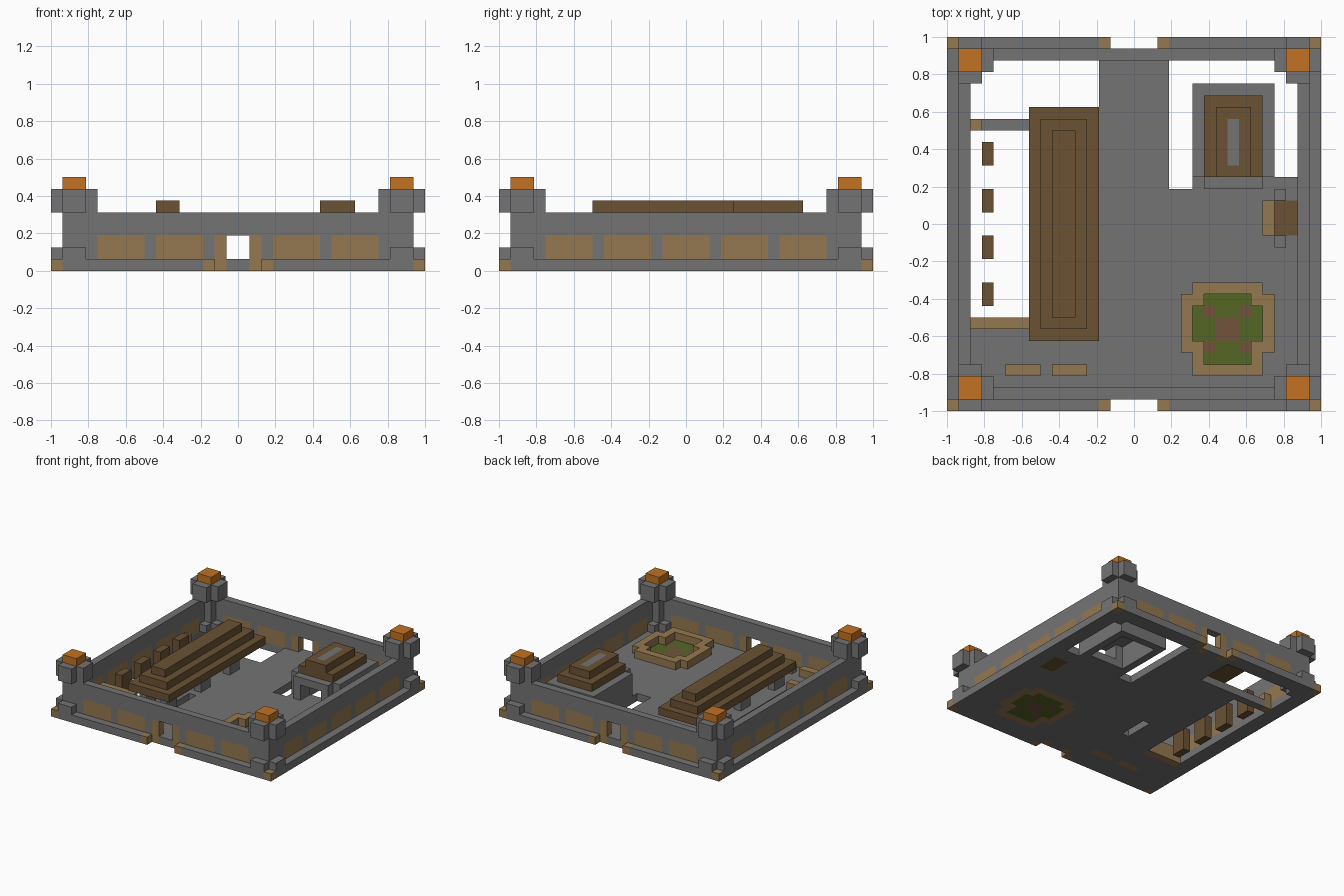
import bpy
import bmesh
from mathutils import Vector

if "Cube" in bpy.data.objects:
    bpy.data.objects.remove(bpy.data.objects["Cube"], do_unlink=True)

UNIT = 1 / 16
COLOURS = {
    "grey_stone": (0.175, 0.175, 0.175),
    "tan_sandstone": (0.30, 0.19, 0.08),
    "brown_wood": (0.145, 0.085, 0.034),
    "orange_flame": (0.54, 0.17, 0.016),
    "green_grass": (0.09, 0.135, 0.018),
    "red_soil": (0.17, 0.088, 0.046),
}
GREY, TAN, BROWN, ORANGE, GREEN, SOIL = range(len(COLOURS))
materials = []
for name, rgb in COLOURS.items():
    mat = bpy.data.materials.new(name)
    mat.use_nodes = True
    mat.diffuse_color = (*rgb, 1)
    bsdf = mat.node_tree.nodes["Principled BSDF"]
    bsdf.inputs["Base Color"].default_value = (*rgb, 1)
    bsdf.inputs["Roughness"].default_value = 0.9
    materials.append(mat)

# Each unit block of the compound belongs to one part and has one colour
blocks = {}


def cells(x, y, z):
    return [(i, j, k) for i in range(*x) for j in range(*y) for k in range(*z)]


def fill(part, colour, x, y, z):
    for c in cells(x, y, z):
        blocks[c] = (part, colour)


def carve(x, y, z):
    for c in cells(x, y, z):
        blocks.pop(c, None)


def flip(span):
    return (-span[1], -span[0])


def corners(part, colour, x, y, z):
    """Fill a box at all four corners of the compound."""
    for sx in (x, flip(x)):
        for sy in (y, flip(y)):
            fill(part, colour, sx, sy, z)


def sides(part, colour, along, across, z, axes="xy"):
    """Fill a box along opposite walls: x = front and back, y = left and right."""
    for band in (across, flip(across)):
        if "x" in axes:
            fill(part, colour, along, band, z)
        if "y" in axes:
            fill(part, colour, band, along, z)


# Courtyard floor with its open pits
fill("floor", GREY, (-14, 14), (-14, 14), (0, 1))
carve((-14, -9), (-8, 14), (0, 1))
carve((-9, -3), (9, 14), (0, 1))
carve((3, 5), (3, 14), (0, 1))
carve((5, 14), (4, 14), (0, 1))
carve((-5, -4), (-8, -3), (0, 1))

# Plinth, outer walls and sandstone panels
sides("plinth", GREY, (-15, 15), (15, 16), (0, 1))
corners("plinth", TAN, (15, 16), (15, 16), (0, 1))
sides("outer_wall", GREY, (-15, 15), (14, 15), (0, 5))
for start in (-12, -7, 3, 8):
    sides("outer_wall", TAN, (start, start + 4), (14, 15), (1, 3))
sides("outer_wall", TAN, (-2, 2), (14, 15), (1, 3), "y")

# Gateways at front and back
for y in ((-16, -15), (15, 16)):
    fill("plinth", TAN, (-3, 3), y, (0, 1))
    carve((-2, 2), y, (0, 1))
sides("outer_wall", TAN, (-2, -1), (14, 15), (0, 3), "x")
sides("outer_wall", TAN, (1, 2), (14, 15), (0, 3), "x")
sides("gate", GREY, (-1, 1), (14, 15), (0, 1), "x")
for y in ((-15, -14), (14, 15)):
    carve((-1, 1), y, (1, 3))

# Corner towers with cross-shaped feet and heads and a flame on top
corners("corner_tower", GREY, (13, 15), (13, 15), (0, 7))
for z in ((1, 2), (5, 7)):
    corners("corner_tower", GREY, (12, 16), (13, 15), z)
    corners("corner_tower", GREY, (13, 15), (12, 16), z)
corners("tower_flame", ORANGE, (13, 15), (13, 15), (7, 8))

# Long hall with a stepped roof on stone piers
for step in range(3):
    fill("long_roof", BROWN, (step - 9, -3 - step),
         (step - 10, 10 - step), (3 + step, 4 + step))
for y in (-9, -2, 4):
    for x in (-8, -5):
        fill("roof_pier", GREY, (x, x + 1), (y, y + 2), (0, 3))

# Stalls beside the hall
for y in range(-7, 6, 4):
    fill("stall_post", BROWN, (-13, -12), (y, y + 2), (0, 3))
fill("stall_end", TAN, (-14, -9), (-9, -8), (0, 2))
fill("stall_end", GREY, (-14, -9), (8, 9), (0, 1))
fill("stall_end", TAN, (-14, -13), (8, 9), (0, 2))

# Shrine: hollow stone room, doorway and stepped roof
fill("shrine", GREY, (5, 12), (4, 12), (0, 4))
fill("shrine", GREY, (6, 11), (3, 4), (0, 4))
carve((6, 11), (5, 11), (0, 3))
carve((7, 10), (3, 5), (1, 3))
fill("shrine_roof", BROWN, (6, 11), (4, 11), (4, 5))
fill("shrine_roof", BROWN, (7, 10), (4, 10), (5, 6))
fill("shrine_roof", GREY, (8, 9), (5, 9), (5, 6))

# Garden bed with a raised rim, grass and soil patches
fill("garden", TAN, (5, 11), (-13, -5), (0, 2))
fill("garden", TAN, (4, 12), (-11, -6), (0, 2))
for x, y in (((5, 11), (-10, -7)), ((6, 10), (-12, -6))):
    carve(x, y, (1, 2))
    fill("garden", GREEN, x, y, (0, 1))
fill("garden", SOIL, (7, 9), (-10, -8), (0, 1))
for x in (6, 9):
    for y in (-11, -8):
        fill("garden", SOIL, (x, x + 1), (y, y + 1), (0, 1))

# Wall niche with stone cheeks, wooden floor and step
fill("niche", BROWN, (12, 14), (-1, 2), (0, 1))
for y in (-2, 2):
    fill("niche", GREY, (12, 13), (y, y + 1), (1, 2))
fill("niche", TAN, (11, 12), (-1, 2), (1, 2))

# Benches by the front wall
for x in (-11, -7):
    fill("bench", TAN, (x, x + 3), (-13, -12), (0, 2))


def build(part):
    """Skin the exposed sides of one part's blocks and merge flat areas."""
    bm = bmesh.new()
    verts = {}
    for cell, (owner, colour) in blocks.items():
        if owner != part:
            continue
        for axis in range(3):
            for sign in (0, 1):
                beside = list(cell)
                beside[axis] += 2 * sign - 1
                if tuple(beside) in blocks:
                    continue
                ring = []
                for a, b in ((0, 0), (1, 0), (1, 1), (0, 1)):
                    p = list(cell)
                    p[axis] += sign
                    p[(axis + 1) % 3] += a
                    p[(axis + 2) % 3] += b
                    p = tuple(p)
                    if p not in verts:
                        verts[p] = bm.verts.new(Vector(p) * UNIT)
                    ring.append(verts[p])
                face = bm.faces.new(ring if sign else ring[::-1])
                face.material_index = colour
    bmesh.ops.dissolve_limit(bm, angle_limit=0.01, verts=bm.verts[:],
                             edges=bm.edges[:], delimit={"MATERIAL"})
    mesh = bpy.data.meshes.new(part)
    bm.to_mesh(mesh)
    bm.free()
    for mat in materials:
        mesh.materials.append(mat)
    bpy.context.collection.objects.link(bpy.data.objects.new(part, mesh))


for part in sorted({owner for owner, colour in blocks.values()}):
    build(part)
